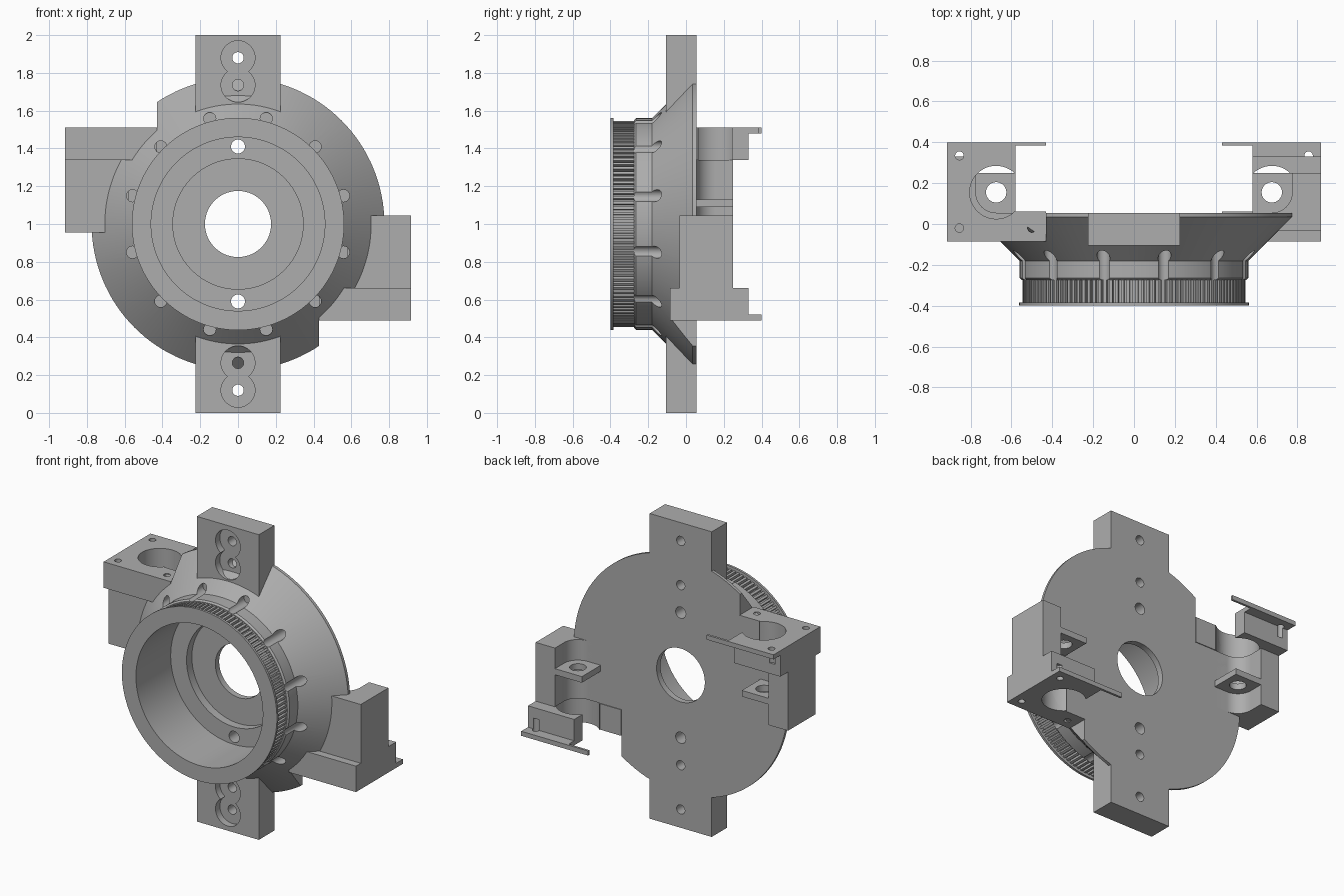
import bpy, bmesh, math
from mathutils import Matrix, Vector

cube = bpy.data.objects.get("Cube")
if cube:
    bpy.data.objects.remove(cube, do_unlink=True)

grey = bpy.data.materials.new("plain grey")
grey.use_nodes = True
colour = (0.42, 0.42, 0.42, 1)
grey.diffuse_color = colour
grey.node_tree.nodes["Principled BSDF"].inputs["Base Color"].default_value = colour

HALF_TURN = (Matrix.Translation((0, 0, 1)) @ Matrix.Rotation(math.pi, 4, 'Y')
             @ Matrix.Translation((0, 0, -1)))


def make(name, bm):
    bmesh.ops.recalc_face_normals(bm, faces=bm.faces[:])
    mesh = bpy.data.meshes.new(name)
    bm.to_mesh(mesh)
    bm.free()
    mesh.materials.append(grey)
    ob = bpy.data.objects.new(name, mesh)
    bpy.context.collection.objects.link(ob)
    return ob


def box(name, x, y, z):
    bm = bmesh.new()
    bmesh.ops.create_cube(bm, size=1)
    for v in bm.verts:
        v.co = [r[0] if c < 0 else r[1] for c, r in zip(v.co, (x, y, z))]
    return make(name, bm)


def rod(name, axis, radius, start, end, sides=32):
    """Cylinder between two points along y or z."""
    a, b = Vector(start), Vector(end)
    bm = bmesh.new()
    turn = Matrix.Rotation(math.pi / 2, 4, 'X') if axis == 'Y' else Matrix()
    bmesh.ops.create_cone(bm, cap_ends=True, segments=sides, radius1=radius,
                          radius2=radius, depth=(b - a).length,
                          matrix=Matrix.Translation((a + b) / 2) @ turn)
    return make(name, bm)


def hole(x, z, radius, y0, y1):
    return rod("cutter", 'Y', radius, (x, y0, z), (x, y1, z))


def lathe(name, profile, steps=128):
    """Closed (radius, y) profile revolved round the main axis."""
    bm = bmesh.new()
    rings = []
    for i in range(steps):
        t = math.tau * i / steps
        rings.append([bm.verts.new((r * math.sin(t), y, 1 + r * math.cos(t)))
                      for r, y in profile])
    n = len(profile)
    for i in range(steps):
        a, b = rings[i], rings[(i + 1) % steps]
        for j in range(n):
            k = (j + 1) % n
            bm.faces.new((a[j], a[k], b[k], b[j]))
    return make(name, bm)


def boolean(target, tools, operation='DIFFERENCE'):
    for tool in tools:
        tool.hide_render = True
        mod = target.modifiers.new("bool", 'BOOLEAN')
        mod.operation = operation
        mod.solver = 'EXACT'
        mod.object = tool
    bpy.context.view_layer.update()
    graph = bpy.context.evaluated_depsgraph_get()
    mesh = bpy.data.meshes.new_from_object(target.evaluated_get(graph))
    target.modifiers.clear()
    target.data = mesh
    for tool in tools:
        bpy.data.objects.remove(tool, do_unlink=True)


def turned(ob, name=None):
    """Copy of a part rotated half a turn about the main axis."""
    copy = bpy.data.objects.new(name or ob.name, ob.data.copy())
    copy.data.transform(HALF_TURN)
    bpy.context.collection.objects.link(copy)
    return copy


# Conical housing with stepped bore, pulley core and front lip
body = lathe("housing", [
    (0.175, 0.055), (0.775, 0.055), (0.775, 0.035), (0.56, -0.18),
    (0.56, -0.265), (0.55, -0.275), (0.523, -0.275), (0.523, -0.385),
    (0.562, -0.385), (0.562, -0.40), (0.46, -0.40), (0.46, -0.04),
    (0.345, -0.04), (0.345, 0.015), (0.175, 0.015)])

# Screw grooves round the collar, bracket notches and bolt holes
cuts = []
for i in range(12):
    t = math.radians(15 + 30 * i)
    cuts.append(hole(0.578 * math.sin(t), 1 + 0.578 * math.cos(t), 0.032, -0.278, 0))
corner = box("cutter", (-1, -0.43), (-0.3, 0.2), (1.505, 1.9))
pocket = rod("cutter", 'Z', 0.13, (-0.675, 0.155, 1.34), (-0.675, 0.155, 1.6), 48)
bolt = hole(0, 1.41, 0.037, -0.1, 0.1)
blind = hole(0, 1.59, 0.03, -0.04, 0.1)
for c in (corner, pocket, bolt, blind):
    cuts += [c, turned(c)]
boolean(body, cuts)

# Pulley teeth
bm = bmesh.new()
count = 120
for i in range(count):
    m = (Matrix.Translation((0, 0, 1)) @ Matrix.Rotation(math.tau * i / count, 4, 'Y')
         @ Matrix.Translation((0, -0.33, 0.53)) @ Matrix.Diagonal((0.015, 0.112, 0.03, 1)))
    bmesh.ops.create_cube(bm, size=1, matrix=m)
make("pulley_teeth", bm)

# Mounting tabs with double counterbores
tab = box("top_tab", (-0.225, 0.225), (-0.105, 0.055), (1.53, 2))
cuts = [blind_hole for blind_hole in (hole(0, 1.59, 0.03, -0.04, 0.1),)]
for z in (1.88, 1.735):
    cuts += [hole(0, z, 0.09, -0.2, -0.06), hole(0, z, 0.03, -0.2, 0.2)]
boolean(tab, cuts)
turned(tab, "bottom_tab")

# Motor bracket: head plate, inner arm and thin rail
LEFT, INNER, ARM = -0.915, -0.58, -0.43
head = box("right_bracket_head", (LEFT, INNER), (-0.085, 0.33), (1.34, 1.51))
boolean(head, [
    box("arm", (INNER - 0.02, ARM), (-0.085, 0.06), (1.34, 1.51)),
    box("lip", (LEFT, INNER), (0.3, 0.40), (1.48, 1.51)),
    box("rail", (INNER - 0.02, ARM), (0.385, 0.40), (1.48, 1.51))], 'UNION')
cuts = [rod("cutter", 'Z', 0.13, (-0.675, 0.155, 1.3), (-0.675, 0.155, 1.6), 48)]
for x, y in ((-0.855, 0.335), (-0.855, -0.02), (-0.50, -0.02)):
    cuts.append(rod("cutter", 'Z', 0.021, (x, y, 1.41), (x, y, 1.6), 20))
boolean(head, cuts)
turned(head, "left_bracket_head")

# Bracket wall hollowed for the motor shaft side
wall = box("right_bracket_wall", (LEFT, INNER), (-0.035, 0.25), (0.955, 1.34))
boolean(wall, [
    rod("cutter", 'Z', 0.1, (-0.675, 0.155, 0.9), (-0.675, 0.155, 1.4), 48),
    box("cutter", (-0.775, -0.5), (0.155, 0.3), (0.9, 1.4)),
    box("cutter", (-0.675, -0.5), (0.055, 0.3), (0.9, 1.4))])
turned(wall, "left_bracket_wall")

# Shaft support shelf
shelf = box("right_shaft_shelf", (-0.785, INNER), (0.05, 0.25), (1.09, 1.13))
boolean(shelf, [rod("cutter", 'Z', 0.05, (-0.675, 0.155, 1), (-0.675, 0.155, 1.2))])
turned(shelf, "left_shaft_shelf")

# Smooth the round surfaces, keep machined edges sharp
for ob in bpy.context.scene.objects:
    ob.select_set(ob.type == 'MESH')
bpy.context.view_layer.objects.active = body
bpy.ops.object.shade_smooth_by_angle(angle=math.radians(25))
